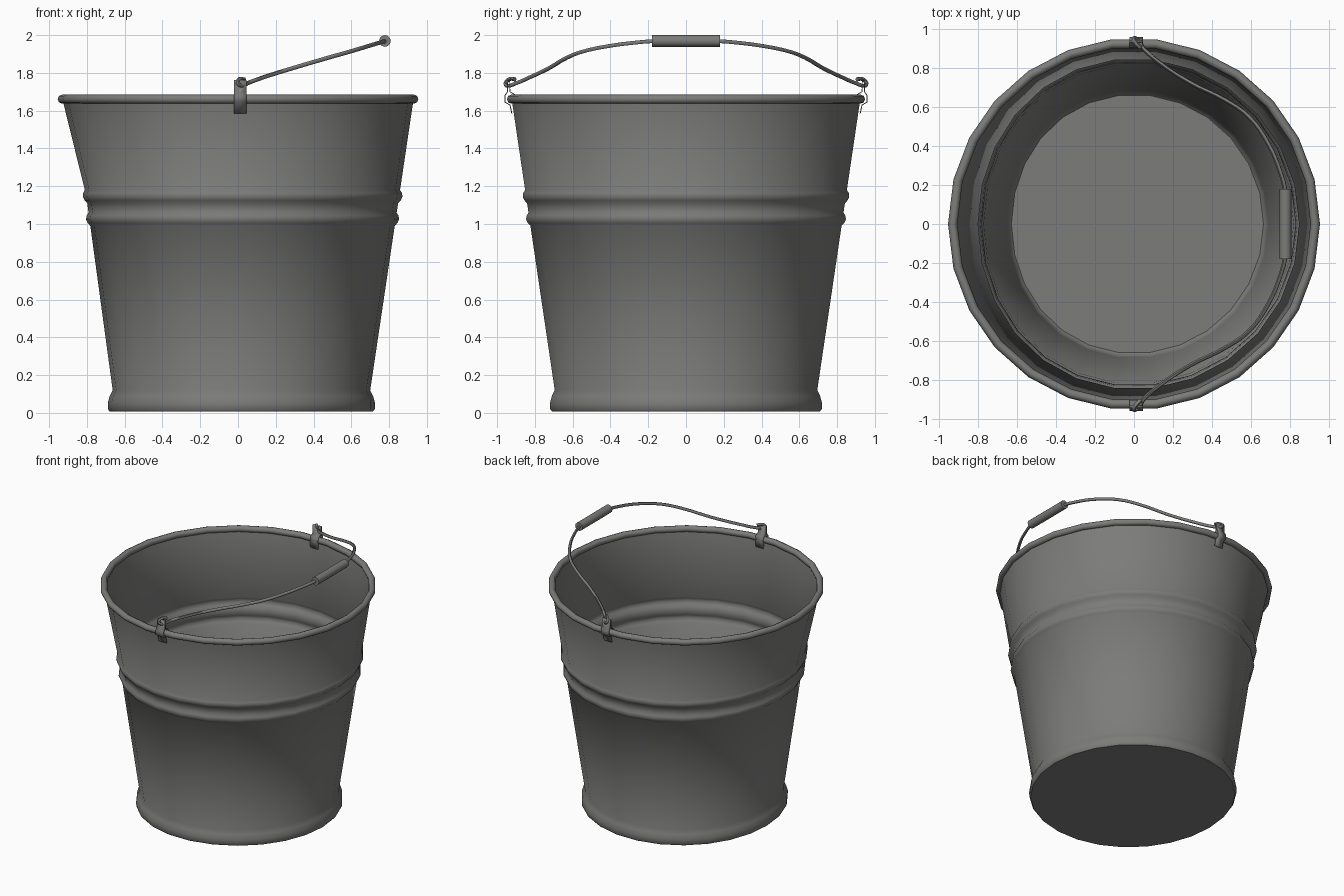
import bpy, bmesh, math
from mathutils import Vector

if "Cube" in bpy.data.objects:
    bpy.data.objects.remove(bpy.data.objects["Cube"])

SIDES = 26
metal = bpy.data.materials.new("galvanised grey")
metal.diffuse_color = (0.20, 0.20, 0.195, 1)
metal.use_nodes = True
metal.node_tree.nodes["Principled BSDF"].inputs["Base Color"].default_value = metal.diffuse_color


def finish(obj, angle=45):
    obj.data.materials.clear()
    obj.data.materials.append(metal)
    bpy.ops.object.select_all(action='DESELECT')
    obj.select_set(True)
    bpy.context.view_layer.objects.active = obj
    bpy.ops.object.shade_smooth_by_angle(angle=math.radians(angle))


def mesh_object(name, bm):
    bmesh.ops.recalc_face_normals(bm, faces=bm.faces)
    me = bpy.data.meshes.new(name)
    bm.to_mesh(me)
    bm.free()
    obj = bpy.data.objects.new(name, me)
    bpy.context.collection.objects.link(obj)
    return obj


def dent(z):
    # the -x side is pushed in, most of all at the upper ridge
    if z > 1.15:
        return 0.05 * max(0, (1.64 - z) / 0.49)
    return 0.035 + 0.015 * z / 1.15


def lathe(name, profile, closed=False):
    bm = bmesh.new()
    rings = []
    for r, z in profile:
        ring = []
        for i in range(SIDES):
            a = 2 * math.pi * i / SIDES
            c, s = math.cos(a), math.sin(a)
            x = r * c + dent(z) * max(0, -c) ** 2
            ring.append(bm.verts.new((x, r * s, z)))
        rings.append(ring)
    pairs = list(zip(rings, rings[1:]))
    if closed:
        pairs.append((rings[-1], rings[0]))
    for lo, hi in pairs:
        for i in range(SIDES):
            j = (i + 1) % SIDES
            bm.faces.new((lo[i], lo[j], hi[j], hi[i]))
    if not closed:
        bm.faces.new(rings[0])
        bm.faces.new(rings[-1])
    return mesh_object(name, bm)


# Bucket shell: outer wall with two pressed ridges, then the same line inside
def wall(z):
    return 0.70 + 0.225 * (z - 0.12) / 1.51


def ridge(zc):
    return [(wall(zc + dz) + h, zc + dz) for dz, h in
            ((-0.035, 0), (-0.02, 0.012), (0, 0.018), (0.02, 0.012), (0.035, 0))]


side = [(wall(0.12), 0.12)] + ridge(1.025) + ridge(1.145) + [(wall(1.66), 1.66)]
foot = [(0.715, 0.008), (0.724, 0.02), (0.725, 0.055), (0.715, 0.09)]
inner = [(r - 0.01, z) for r, z in reversed(side)] + [(0.68, 0.045), (0.665, 0.03)]
finish(lathe("bucket_body", foot + side + inner))

# Rolled rim
rim = [(0.931 + 0.024 * math.cos(t), 1.661 + 0.024 * math.sin(t))
       for t in (2 * math.pi * k / 8 for k in range(8))]
finish(lathe("rolled_rim", rim, closed=True), 60)


# Folded strap clips that hold the handle
def clip(name, sign):
    line = [(0.922, 1.585), (0.932, 1.63), (0.958, 1.645), (0.959, 1.68), (0.945, 1.70),
            (0.944, 1.76), (0.934, 1.76), (0.932, 1.70), (0.906, 1.685),
            (0.903, 1.65), (0.905, 1.60)]
    bm = bmesh.new()
    left = [bm.verts.new((-0.022, sign * y, z)) for y, z in line]
    right = [bm.verts.new((0.045, sign * y, z)) for y, z in line]
    for i in range(len(line) - 1):
        bm.faces.new((left[i], right[i], right[i + 1], left[i + 1]))
    obj = mesh_object(name, bm)
    mod = obj.modifiers.new("thickness", 'SOLIDIFY')
    mod.thickness = 0.005
    mod.offset = 0
    finish(obj, 30)


clip("front_clip", -1)
clip("back_clip", 1)

# Wire handle, hooked through both clips and leaning towards +x
half = [(0.035, 0.905, 1.765), (0.01, 0.93, 1.768), (0.0, 0.955, 1.745),
        (0.02, 0.945, 1.732), (0.05, 0.90, 1.745), (0.13, 0.83, 1.775),
        (0.29, 0.725, 1.825), (0.47, 0.635, 1.878), (0.59, 0.55, 1.912),
        (0.69, 0.41, 1.942), (0.75, 0.27, 1.96), (0.776, 0.17, 1.968)]
path = [Vector((x, -y, z)) for x, y, z in half] + [Vector(p) for p in reversed(half)]
curve = bpy.data.curves.new("wire_handle", 'CURVE')
curve.dimensions = '3D'
curve.bevel_depth = 0.011
curve.bevel_resolution = 1
curve.use_fill_caps = True
spline = curve.splines.new('BEZIER')
spline.bezier_points.add(len(path) - 1)
spline.resolution_u = 4
for bp, p in zip(spline.bezier_points, path):
    bp.co = p
    bp.handle_left_type = bp.handle_right_type = 'AUTO'
wire = bpy.data.objects.new("wire_handle", curve)
bpy.context.collection.objects.link(wire)
bpy.context.view_layer.objects.active = wire
wire.select_set(True)
bpy.ops.object.select_all(action='DESELECT')
wire.select_set(True)
bpy.ops.object.convert(target='MESH')
finish(bpy.context.view_layer.objects.active, 60)

# Grip on the middle of the handle
bpy.ops.mesh.primitive_cylinder_add(vertices=12, radius=0.031, depth=0.36,
                                    location=(0.778, 0, 1.969),
                                    rotation=(math.pi / 2, 0, 0))
grip = bpy.context.object
grip.name = "handle_grip"
finish(grip, 45)
